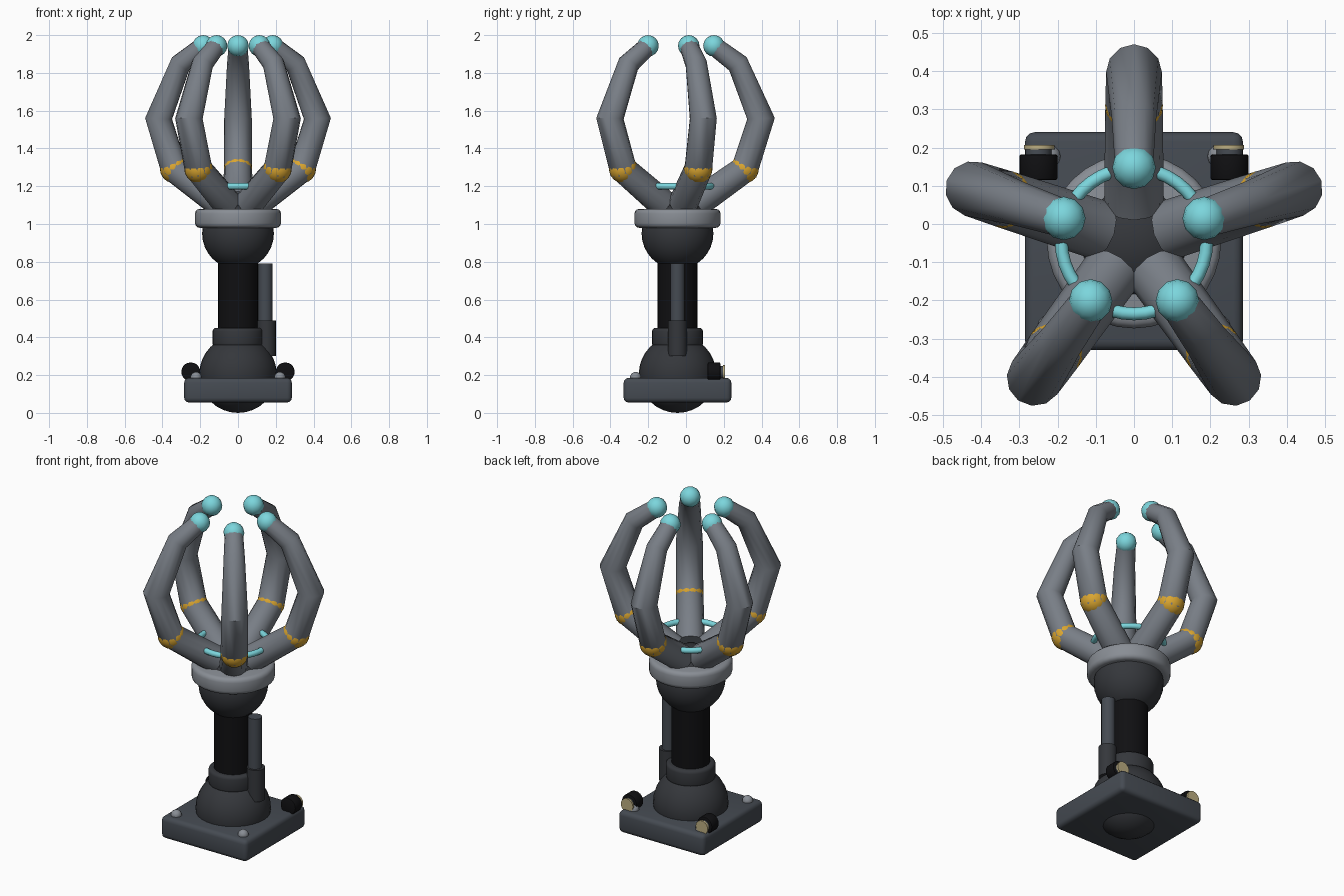
import bpy
from math import pi, sin, cos, radians

if "Cube" in bpy.data.objects:
    bpy.data.objects.remove(bpy.data.objects["Cube"])

CY = -0.045  # y of the model's vertical axis


def mat(name, r, g, b):
    m = bpy.data.materials.new(name)
    m.diffuse_color = (r, g, b, 1)
    m.use_nodes = True
    m.node_tree.nodes["Principled BSDF"].inputs["Base Color"].default_value = m.diffuse_color
    return m


PLATE = mat("slate", 0.06, 0.07, 0.085)
DARK = mat("charcoal", 0.035, 0.038, 0.044)
BLACK = mat("black", 0.005, 0.005, 0.006)
STEEL = mat("steel", 0.19, 0.21, 0.24)
GREY = mat("light_steel", 0.25, 0.27, 0.3)
CYAN = mat("cyan", 0.2, 0.67, 0.72)
GOLD = mat("gold", 0.7, 0.38, 0.03)
BRASS = mat("brass", 0.5, 0.42, 0.22)


def finish(name, m, bevel=0, segs=3, smooth=True):
    o = bpy.context.object
    o.name = name
    o.data.materials.append(m)
    if bevel:
        bpy.ops.object.transform_apply(location=False, rotation=False, scale=True)
        b = o.modifiers.new("bevel", 'BEVEL')
        b.width, b.segments = bevel, segs
        b.limit_method = 'ANGLE'
        bpy.ops.object.modifier_apply(modifier="bevel")
    if smooth:
        bpy.ops.object.shade_smooth_by_angle(angle=radians(40))
    return o


def cyl(name, m, r, z0, z1, x=0, y=CY, bevel=0, verts=32):
    bpy.ops.mesh.primitive_cylinder_add(vertices=verts, radius=r, depth=z1 - z0,
                                        location=(x, y, (z0 + z1) / 2))
    return finish(name, m, bevel)


def cyl_y(name, m, r, y0, y1, x, z, bevel=0):
    bpy.ops.mesh.primitive_cylinder_add(vertices=20, radius=r, depth=y1 - y0,
                                        location=(x, (y0 + y1) / 2, z), rotation=(pi / 2, 0, 0))
    return finish(name, m, bevel, 2)


def ball(name, m, r, loc, segs=32, rings=16):
    bpy.ops.mesh.primitive_uv_sphere_add(segments=segs, ring_count=rings, radius=r, location=loc)
    return finish(name, m)


# Base plate
bpy.ops.mesh.primitive_cube_add(size=1, location=(0, CY, 0.12))
bpy.context.object.scale = (0.57, 0.57, 0.13)
finish("base_plate", PLATE, 0.025)

# Base dome, collar and column
ball("base_dome", DARK, 0.205, (0, CY, 0.205))
cyl("base_collar", DARK, 0.135, 0.35, 0.45, bevel=0.018)
cyl("column", BLACK, 0.105, 0.38, 0.90)

# Wrist cup and palm ring
ball("wrist_cup", DARK, 0.19, (0, CY, 0.95))
cyl("palm_ring", GREY, 0.228, 0.98, 1.08, bevel=0.025)

# Side piston
cyl("piston_housing", DARK, 0.05, 0.30, 0.49, x=0.15, verts=20)
cyl("piston_rod", PLATE, 0.038, 0.45, 0.79, x=0.145, verts=20)

# Plate bolts and rear connectors
for sx in (-1, 1):
    for sy in (-1, 1):
        ball("plate_bolt", GREY, 0.03, (sx * 0.222, CY + sy * 0.222, 0.187), 12, 8)
    cyl_y("connector_body", BLACK, 0.05, 0.115, 0.182, sx * 0.25, 0.217, 0.006)
    cyl_y("connector_neck", PLATE, 0.034, 0.18, 0.196, sx * 0.25, 0.215)
    cyl_y("connector_contact", BRASS, 0.04, 0.195, 0.206, sx * 0.248, 0.213)

# Glowing ring between the finger roots
bpy.ops.mesh.primitive_torus_add(major_radius=0.19, minor_radius=0.017, major_segments=40,
                                 minor_segments=10, location=(0, CY, 1.2))
finish("palm_glow_ring", CYAN)

# Fingers: (distance from axis, height, tube radius)
PATH = [(0.10, 1.11, 0.078), (0.357, 1.292, 0.075), (0.442, 1.558, 0.073),
        (0.32, 1.848, 0.058), (0.197, 1.94, 0.05)]
for i in range(5):
    a = radians(90 + 72 * i)

    def at(r, z):
        return (r * cos(a), CY + r * sin(a), z)

    cu = bpy.data.curves.new("finger", 'CURVE')
    cu.dimensions = '3D'
    cu.bevel_depth = 1.0
    cu.bevel_resolution = 4
    cu.use_fill_caps = True
    sp = cu.splines.new('POLY')
    sp.points.add(len(PATH) - 1)
    for p, (r, z, w) in zip(sp.points, PATH):
        p.co = (*at(r, z), 1)
        p.radius = w
    ob = bpy.data.objects.new("finger", cu)
    bpy.context.collection.objects.link(ob)
    bpy.ops.object.select_all(action='DESELECT')
    ob.select_set(True)
    bpy.context.view_layer.objects.active = ob
    bpy.ops.object.convert(target='MESH')
    finish("finger", STEEL)

    # Knuckle joint and fingertip
    ball("knuckle", GOLD, 0.0755, at(0.355, 1.292), 24, 12)
    ball("fingertip", CYAN, 0.057, at(0.193, 1.943), 12, 8)
